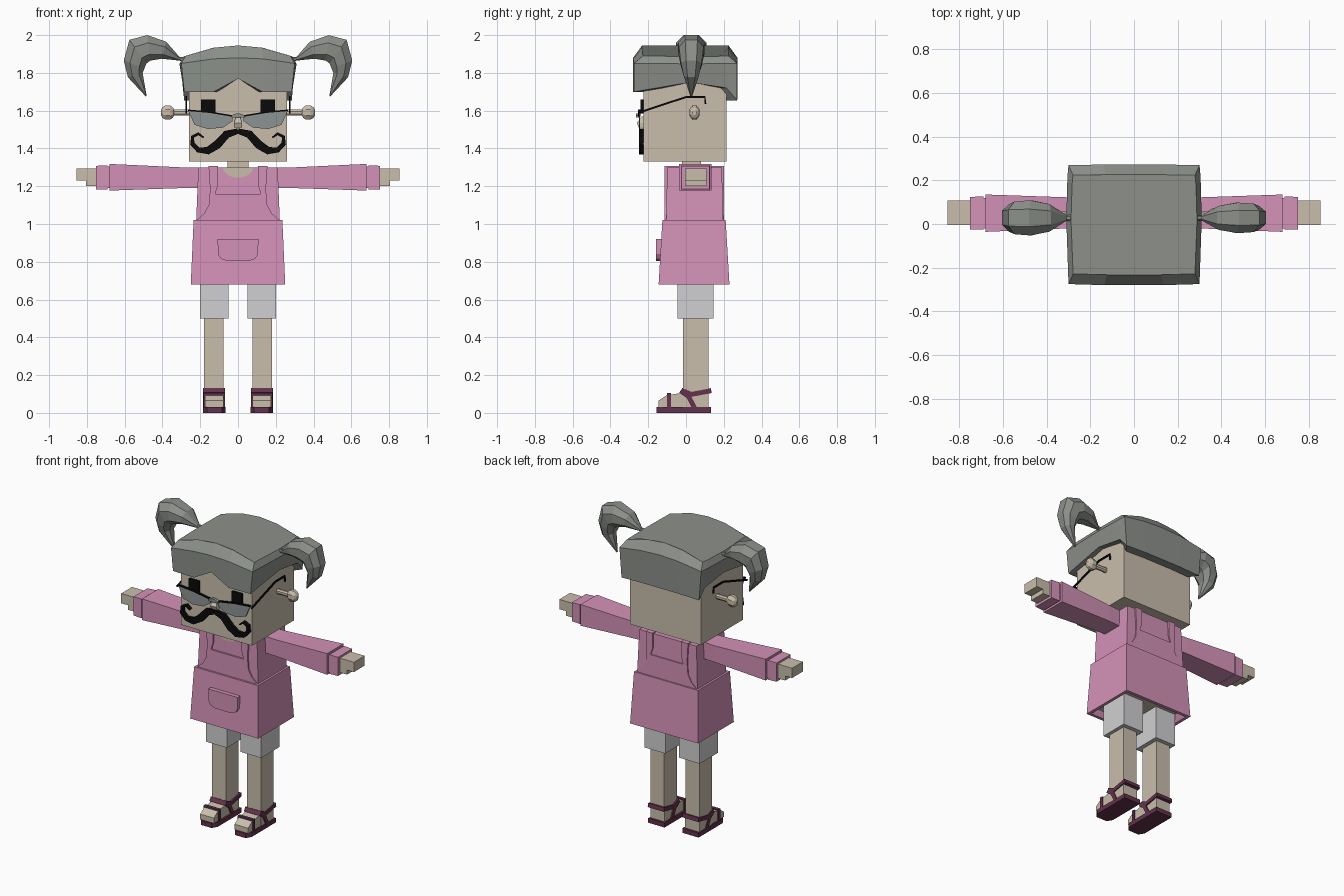
import bpy, bmesh, math

if "Cube" in bpy.data.objects:
    bpy.data.objects.remove(bpy.data.objects["Cube"])


def material(name, rgb):
    lin = [((c / 255 + 0.055) / 1.055) ** 2.4 if c > 10 else c / 3294 for c in rgb]
    m = bpy.data.materials.new(name)
    m.use_nodes = True
    m.diffuse_color = (*lin, 1)
    m.node_tree.nodes["Principled BSDF"].inputs["Base Color"].default_value = (*lin, 1)
    return m


SKIN = material("skin", (202, 190, 172))
PINK = material("pink cloth", (212, 146, 184))
HAIR = material("grey hair", (140, 144, 138))
SHORTS = material("light grey cloth", (208, 208, 210))
MAROON = material("maroon leather", (98, 50, 76))
BLACK = material("black", (9, 9, 10))
LENS = material("lens grey", (140, 146, 146))


def loft(name, rings, mat, side=1):
    """Skin closed rings of points and cap both ends; side=-1 mirrors in x."""
    bm = bmesh.new()
    rows = [[bm.verts.new((x * side, y, z)) for x, y, z in r] for r in rings]
    n = len(rows[0])
    for a, b in zip(rows, rows[1:]):
        for i in range(n):
            j = (i + 1) % n
            bm.faces.new((a[i], a[j], b[j], b[i]))
    bm.faces.new(rows[0])
    bm.faces.new(rows[-1])
    bmesh.ops.recalc_face_normals(bm, faces=bm.faces)
    me = bpy.data.meshes.new(name)
    bm.to_mesh(me)
    bm.free()
    me.materials.append(mat)
    ob = bpy.data.objects.new(name, me)
    bpy.context.collection.objects.link(ob)
    return ob


def rect_z(z, x0, x1, y0, y1):
    return [(x0, y0, z), (x1, y0, z), (x1, y1, z), (x0, y1, z)]


def rect_x(x, y0, y1, z0, z1):
    return [(x, y0, z0), (x, y1, z0), (x, y1, z1), (x, y0, z1)]


def box(name, x, y, z, mat, side=1):
    return loft(name, [rect_z(h, *x, *y) for h in z], mat, side)


def prism_y(name, pts, y, mat, side=1):
    """Outline in x,z pushed along y."""
    return loft(name, [[(px, d, pz) for px, pz in pts] for d in y], mat, side)


def prism_x(name, pts, x, mat, side=1):
    """Outline in y,z pushed along x."""
    return loft(name, [[(d, py, pz) for py, pz in pts] for d in x], mat, side)


def ribbon(path, widths):
    """Outline of a band that follows a 2D path."""
    left, right = [], []
    for i, (a, b) in enumerate(path):
        p, q = path[max(i - 1, 0)], path[min(i + 1, len(path) - 1)]
        dx, dy = q[0] - p[0], q[1] - p[1]
        k = widths[i] / math.hypot(dx, dy)
        left.append((a - dy * k, b + dx * k))
        right.append((a + dy * k, b - dx * k))
    return left + right[::-1]


def symmetric(half):
    return half + [(-x, z) for x, z in reversed(half)]


SIDES = (("left", 1), ("right", -1))

# Head and neck
box("head", (-0.26, 0.26), (-0.225, 0.215), (1.33, 1.85), SKIN)
box("neck", (-0.055, 0.055), (-0.02, 0.08), (1.2, 1.34), SKIN)
loft("nose", [rect_z(1.51, -0.022, 0.022, -0.25, -0.22),
              rect_z(1.535, -0.022, 0.022, -0.26, -0.22),
              rect_z(1.57, -0.01, 0.01, -0.235, -0.22)], SKIN)

# Hair cap: (x, y, bottom z) around the rim, starting at the front
half = [(0, -0.28, 1.77), (0.135, -0.28, 1.70), (0.3, -0.275, 1.70),
        (0.31, 0.02, 1.75), (0.305, 0.215, 1.72), (0.3, 0.27, 1.655),
        (0.14, 0.272, 1.66), (0, 0.272, 1.66)]
rim = half + [(-x, y, z) for x, y, z in half[-2:0:-1]]


def arch(x, low, high):
    return high - (high - low) * (x / 0.3) ** 2


loft("hair_cap", [
    [(x * 0.8, y * 0.78, z) for x, y, z in rim],
    [(x * 0.95, y, z) for x, y, z in rim],
    [(x, y, arch(x, 1.85, 1.88)) for x, y, z in rim],
    [(x * 0.93, y * 0.83, arch(x, 1.89, 1.945)) for x, y, z in rim]], HAIR)

# Pigtails: outer point, inner point, half depth
tail = [((0.29, 1.885), (0.29, 1.86), 0.012),
        ((0.31, 1.885), (0.31, 1.865), 0.012),
        ((0.38, 1.965), (0.405, 1.875), 0.055),
        ((0.48, 2.0), (0.465, 1.865), 0.07),
        ((0.575, 1.975), (0.485, 1.85), 0.065),
        ((0.605, 1.865), (0.495, 1.825), 0.055),
        ((0.583, 1.777), (0.505, 1.80), 0.04),
        ((0.488, 1.675), (0.484, 1.68), 0.005)]
for word, s in SIDES:
    rings = []
    for (ax, az), (bx, bz), d in tail:
        d *= 1.0 if s > 0 else 1.15
        ring = []
        for t, k in ((0, 0.5), (0.3, 1), (0.75, 1), (1, 0.5)):
            ring.append((ax + (bx - ax) * t, 0.028 + d * k, az + (bz - az) * t))
        ring += [(x, 0.056 - y, z) for x, y, z in reversed(ring)]
        rings.append(ring)
    loft(word + "_pigtail", rings, HAIR, s)

# Ears, eyes, glasses and moustache
lens = [(0.265, 1.602), (0.15, 1.592), (0.03, 1.572), (0.028, 1.545),
        (0.08, 1.51), (0.16, 1.503), (0.23, 1.525)]
temple = [(-0.25, 1.59), (0, 1.672), (0.1, 1.672), (0.103, 1.635)]
curl = [(0, 1.492), (0.06, 1.475), (0.11, 1.42), (0.16, 1.388), (0.21, 1.392),
        (0.242, 1.425), (0.24, 1.462), (0.21, 1.478), (0.182, 1.458)]
for word, s in SIDES:
    def ring(x, r, n=8):
        a = [2 * math.pi * (i + 0.5) / n for i in range(n)]
        return [(x, 0.045 + 0.75 * r * math.cos(t), 1.59 + r * math.sin(t)) for t in a]
    loft(word + "_ear", [ring(0.25, 0.018), ring(0.34, 0.018), ring(0.345, 0.03),
                         ring(0.36, 0.04), ring(0.385, 0.04), ring(0.4, 0.03),
                         ring(0.408, 0.014)], SKIN, s)
    box(word + "_eye", (0.12, 0.195), (-0.24, -0.22), (1.585, 1.66), BLACK, s)
    prism_y(word + "_lens", lens, (-0.25, -0.243), LENS, s)
    prism_y(word + "_lens_rim", ribbon(lens[:3], [0.004] * 3), (-0.253, -0.24), BLACK, s)
    prism_x(word + "_glasses_arm", ribbon(temple, [0.005] * 4), (0.27, 0.278), BLACK, s)
    prism_y(word + "_moustache", ribbon(curl, [0.014, 0.021, 0.023, 0.02, 0.014,
                                               0.012, 0.009, 0.008, 0.004]),
            (-0.248, -0.22), BLACK, s)
prism_y("glasses_bridge", symmetric([(0.035, 1.565), (0.035, 1.575), (0.01, 1.585)]),
        (-0.265, -0.245), LENS)

# Shirt and hollow dress
loft("shirt_body", [rect_z(1.0, -0.222, 0.222, -0.105, 0.197),
                    rect_z(1.3, -0.21, 0.21, -0.1, 0.19)], PINK)
loft("dress_skirt", [rect_z(0.73, -0.2, 0.2, -0.1, 0.19),
                     rect_z(0.68, -0.23, 0.23, -0.125, 0.21),
                     rect_z(0.68, -0.25, 0.25, -0.145, 0.23),
                     rect_z(1.02, -0.235, 0.235, -0.125, 0.21)], PINK)
box("dress_lining", (-0.2, 0.2), (-0.105, 0.19), (0.715, 0.722), SKIN)
bib = symmetric([(0.23, 1.01), (0.18, 1.055), (0.155, 1.1), (0.148, 1.18), (0.155, 1.305),
                 (0.105, 1.305), (0.105, 1.21), (0.12, 1.16)])
prism_y("front_bib", bib, (-0.113, -0.09), PINK)
prism_y("back_bib", bib, (0.18, 0.201), PINK)
for word, s in SIDES:
    box(word + "_shoulder_strap", (0.105, 0.155), (-0.113, 0.201), (1.29, 1.306), PINK, s)
neckline = [(0.08 * math.cos(t), 1.3 - 0.055 * math.sin(t))
            for t in (math.pi * i / 8 for i in range(9))]
prism_y("neckline", neckline, (-0.106, -0.098), SKIN)
pocket = symmetric([(0.108, 0.92), (0.106, 0.84), (0.09, 0.815), (0.055, 0.803)])
prism_y("pocket", pocket, (-0.158, -0.12), PINK)

# Arms, legs and sandals
for word, s in SIDES:
    loft(word + "_sleeve", [rect_x(0.19, -0.015, 0.115, 1.19, 1.3),
                            rect_x(0.3, -0.02, 0.122, 1.19, 1.3),
                            rect_x(0.68, -0.036, 0.135, 1.177, 1.318),
                            rect_x(0.68, -0.02, 0.12, 1.19, 1.305),
                            rect_x(0.69, -0.02, 0.12, 1.19, 1.305),
                            rect_x(0.69, -0.026, 0.126, 1.182, 1.31),
                            rect_x(0.752, -0.024, 0.124, 1.184, 1.308)], PINK, s)
    hand = [(0.74, 1.295), (0.855, 1.295), (0.855, 1.23), (0.805, 1.23),
            (0.805, 1.2), (0.74, 1.2)]
    prism_y(word + "_hand", hand, (-0.005, 0.108), SKIN, s)
    box(word + "_short_leg", (0.05, 0.202), (-0.045, 0.145), (0.5, 0.75), SHORTS, s)
    box(word + "_leg", (0.078, 0.18), (-0.015, 0.118), (0.03, 0.52), SKIN, s)
    foot = [(-0.145, 0.03), (-0.145, 0.065), (-0.105, 0.092), (-0.03, 0.105),
            (0.118, 0.105), (0.118, 0.03)]
    prism_x(word + "_foot", foot, (0.076, 0.176), SKIN, s)
    sole = [(0.065, 0.132), (0.065, -0.12), (0.085, -0.155), (0.165, -0.155),
            (0.185, -0.12), (0.185, 0.132)]
    loft(word + "_sole", [[(x, y, z) for x, y in sole] for z in (0, 0.03)], MAROON, s)
    straps = {"ankle_strap": [(0.134, 0.118), (0.03, 0.098), (-0.025, 0.12)],
              "instep_strap": [(-0.028, 0.118), (0.015, 0.085), (0.045, 0.025)]}
    for part, path in straps.items():
        prism_x(word + "_" + part, ribbon(path, [0.013] * 3), (0.068, 0.186), MAROON, s)
    box(word + "_toe_strap", (0.068, 0.182), (-0.1, -0.08), (0.02, 0.104), MAROON, s)
